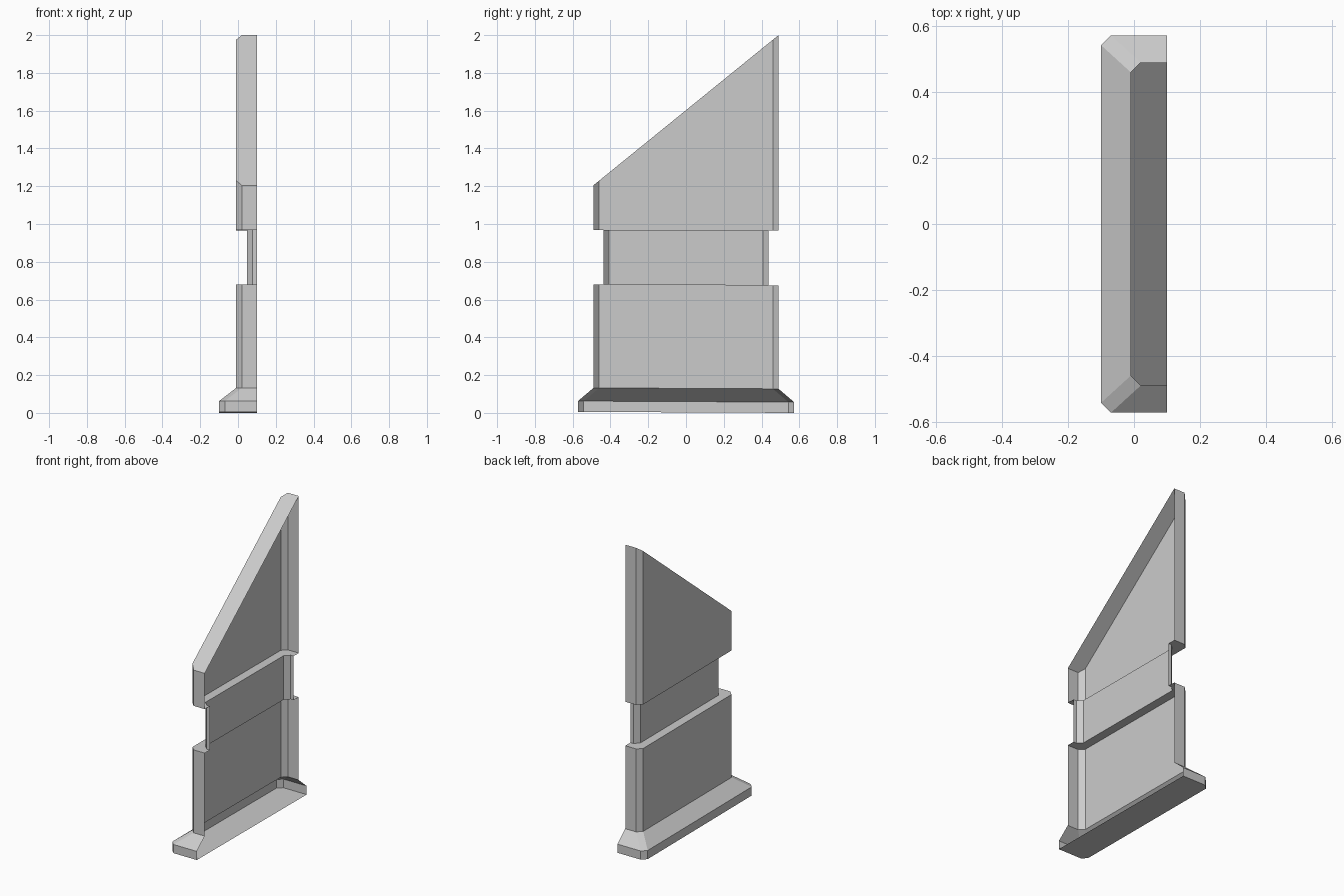
import bpy, bmesh

if "Cube" in bpy.data.objects:
    bpy.data.objects.remove(bpy.data.objects["Cube"])

BACK = 0.10      # open side that sits against a wall
CHAMFER = 0.03
TILT = 0.0055    # very slight fall of the courses towards +y


def outline(front, half):
    """Open U-shaped plan with chamfered outer corners."""
    c = CHAMFER
    return [(BACK, -half), (front + c, -half), (front, -half + c),
            (front, half - c), (front + c, half), (BACK, half)]


base, shaft, groove = outline(-0.10, 0.572), outline(-0.01, 0.49), outline(0.048, 0.437)


def course(z):
    return lambda y: z - TILT * (y - 0.57) / 1.14


def roof(y):
    return 1.205 + (y + 0.49) * (2.0 - 1.205) / 0.98


# Plan outline and height at each level, bottom to top
levels = [(base, course(0.0)), (base, course(0.057)), (shaft, course(0.127)),
          (shaft, course(0.674)), (groove, course(0.674)),
          (groove, course(0.964)), (shaft, course(0.964)), (shaft, roof)]

bm = bmesh.new()
rings = [[bm.verts.new((x, y, height(y))) for x, y in plan] for plan, height in levels]

# Walls, slopes and ledges
for low, high in zip(rings, rings[1:]):
    for i in range(len(low) - 1):
        bm.faces.new((low[i], high[i], high[i + 1], low[i + 1]))

# Underside and sloping top; the wall side stays open
bm.faces.new(rings[0])
bm.faces.new(rings[-1][::-1])

# Make the faces point outwards (front panel must face -x)
bm.normal_update()
panel = min(bm.faces, key=lambda f: f.calc_center_median().x + abs(f.normal.z) * 10)
if panel.normal.x > 0:
    bmesh.ops.reverse_faces(bm, faces=bm.faces[:])

mesh = bpy.data.meshes.new("wall_buttress")
bm.to_mesh(mesh)
bm.free()
bpy.context.collection.objects.link(bpy.data.objects.new("wall_buttress", mesh))
